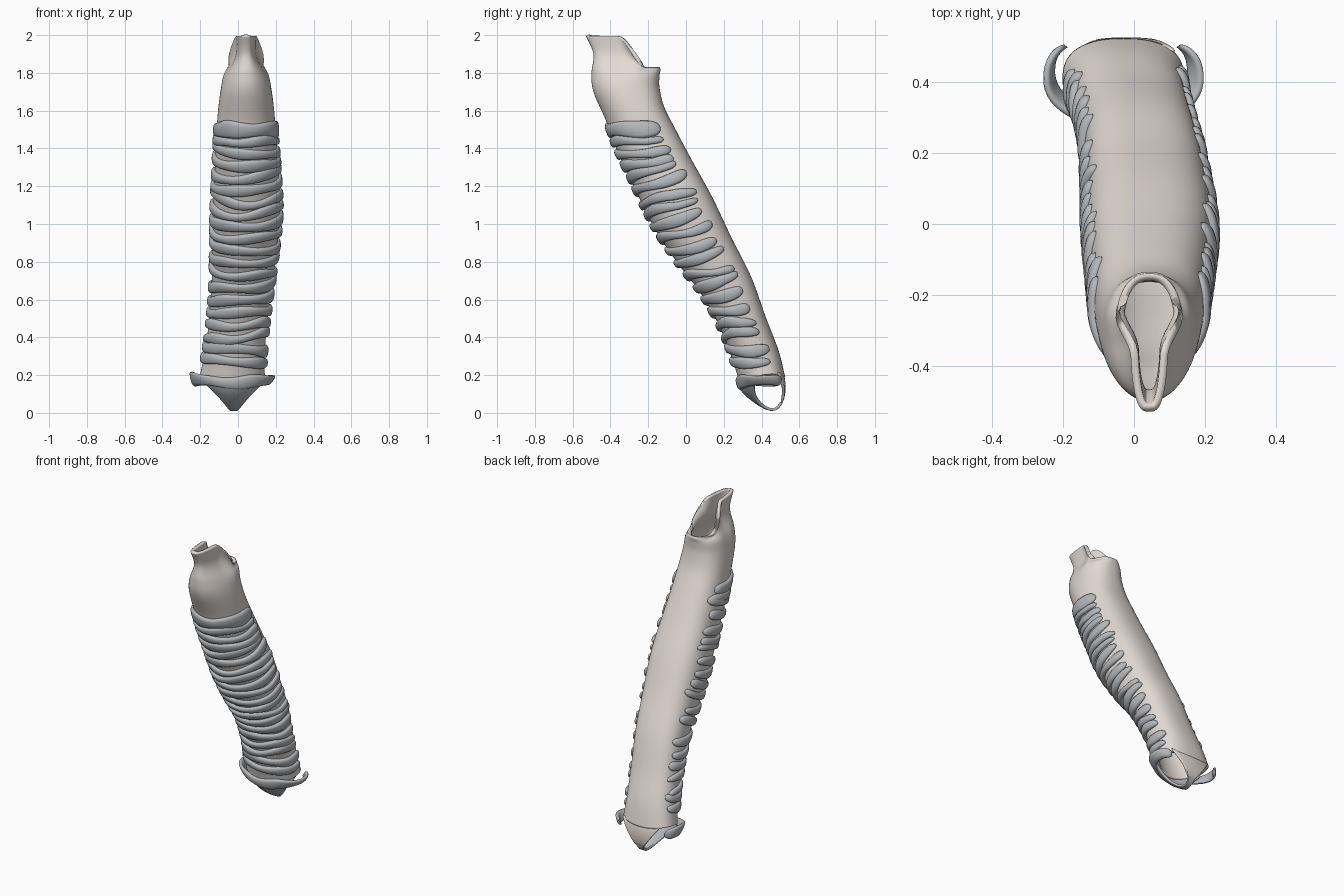
import bpy, bmesh, math, random
from mathutils import Vector

if "Cube" in bpy.data.objects:
    bpy.data.objects.remove(bpy.data.objects["Cube"])

random.seed(4)

# cross-sections, bottom to top:
# front y, front z, back y, back z, centre x, half width, spout shape (0-1)
KEYS = [
    (0.285, 0.15, 0.525, 0.19, -0.03, 0.172, 0),
    (0.25, 0.27, 0.49, 0.33, -0.02, 0.16, 0),
    (0.18, 0.45, 0.425, 0.50, 0.00, 0.155, 0),
    (0.08, 0.63, 0.345, 0.72, 0.02, 0.16, 0),
    (-0.05, 0.80, 0.24, 0.93, 0.035, 0.17, 0),
    (-0.18, 1.00, 0.14, 1.14, 0.045, 0.178, 0),
    (-0.285, 1.22, 0.03, 1.34, 0.045, 0.168, 0),
    (-0.37, 1.40, -0.055, 1.50, 0.043, 0.158, 0),
    (-0.425, 1.55, -0.115, 1.62, 0.043, 0.150, 0),
    (-0.49, 1.70, -0.14, 1.72, 0.043, 0.136, 0.05),
    (-0.50, 1.80, -0.14, 1.785, 0.043, 0.122, 0.3),
    (-0.49, 1.90, -0.135, 1.815, 0.043, 0.095, 0.9),
    (-0.53, 1.995, -0.14, 1.83, 0.043, 0.098, 1),
]
LAST = len(KEYS) - 1


def section(s):
    i = max(0, min(LAST - 1, int(math.floor(s))))
    t = s - i
    a, b, c, d = (KEYS[max(0, min(LAST, i + k))] for k in (-1, 0, 1, 2))
    return [0.5 * (2 * q + (r - p) * t + (2 * p - 5 * q + 4 * r - u) * t * t
                   + (3 * q - p - 3 * r + u) * t ** 3) for p, q, r, u in zip(a, b, c, d)]


def smooth(t):
    t = max(0.0, min(1.0, t))
    return t * t * (3 - 2 * t)


def wall(s, th):
    """Point on the tube wall; th = 0 is the front, positive is +x."""
    yf, zf, yb, zb, xc, w, spout = section(s)
    c, sn = -math.cos(th), math.sin(th)
    if c > 0:  # flatter back
        c, sn = c ** 0.75, math.copysign(abs(sn) ** 0.85, sn)
    else:      # blunter spout tip
        sn = math.copysign(abs(sn) ** (1 - 0.35 * max(0, spout)), sn)
    t = (1 + c) / 2
    drop = t + (smooth((t - 0.42) / 0.38) - t) * spout       # stepped rim of the spout
    narrow = 1 - 0.46 * spout * (1 - smooth((t - 0.4) / 0.3))
    lift = 0.03 * sn * sn * max(0.0, 1 - s)   # side openings at the bottom
    return Vector((xc + w * sn * narrow, yf + (yb - yf) * t, zf + (zb - zf) * drop + lift))


def frame(s, th):
    e = 0.02
    up = (wall(s + e, th) - wall(s - e, th)).normalized()
    around = (wall(s, th + e) - wall(s, th - e)).normalized()
    return wall(s, th), up, around.cross(up).normalized()


def material(name, rgb):
    m = bpy.data.materials.new(name)
    m.diffuse_color = (*rgb, 1)
    m.use_nodes = True
    m.node_tree.nodes["Principled BSDF"].inputs["Base Color"].default_value = m.diffuse_color
    return m


TISSUE = material("tissue", (0.76, 0.70, 0.66))
CARTILAGE = material("cartilage", (0.47, 0.49, 0.51))


def loft(name, rows, mat, closed=True, caps=False, thickness=0):
    bm = bmesh.new()
    vs = [[bm.verts.new(p) for p in r] for r in rows]
    n = len(rows[0])
    for a, b in zip(vs, vs[1:]):
        for j in range(n if closed else n - 1):
            k = (j + 1) % n
            bm.faces.new((a[j], a[k], b[k], b[j]))
    if caps:
        bm.faces.new(vs[0])
        bm.faces.new(vs[-1])
        bmesh.ops.recalc_face_normals(bm, faces=bm.faces)
    me = bpy.data.meshes.new(name)
    bm.to_mesh(me)
    bm.free()
    for p in me.polygons:
        p.use_smooth = True
    me.materials.append(mat)
    ob = bpy.data.objects.new(name, me)
    bpy.context.collection.objects.link(ob)
    if thickness:
        m = ob.modifiers.new("thickness", 'SOLIDIFY')
        m.thickness = thickness
        m.offset = -1 if closed else 0
    return ob


# tube with spouted throat opening
N = 72
tube = []
for i in range(LAST * 8 + 1):
    tube.append([wall(i / 8, 2 * math.pi * j / N) for j in range(N)])
loft("windpipe_tube", tube, TISSUE, thickness=0.022)


def ring(name, s, height, thick, reach_l, reach_r, tilt=0, wave=0, phase=0, flare=0, sag=0):
    rows, steps, sides = [], 56, 12
    for i in range(steps + 1):
        u = math.sin((-1 + 2 * i / steps) * math.pi / 2)
        th = (reach_r if u > 0 else reach_l) * u
        end = max(0.06, (1 - abs(u) ** 14)) ** 0.5
        p, up, out = frame(s, th)
        mid = tilt * th + wave * math.sin(2.5 * th + phase) - sag * smooth((abs(th) - 0.5) / 1.5)
        h = height / 2 * (1 + 0.18 * math.sin(3 * th + 2 * phase)) * end
        t = thick * end
        push = flare * math.sin(th) ** 4
        row = []
        for k in range(sides):
            a = 2 * math.pi * k / sides
            ca, sa = math.cos(a), math.sin(a)
            ca = math.copysign(abs(ca) ** 0.7, ca)
            sa = math.copysign(abs(sa) ** 0.7, sa) * (1 if sa > 0 else 0.5)
            row.append(p + up * (mid + h * ca) + out * (t * sa + push * (0.6 + 0.4 * ca)))
        rows.append(row)
    loft(name, rows, CARTILAGE, caps=True)


# cartilage rings, irregular and sometimes merging
COUNT = 20
for i in range(COUNT):
    z = 0.27 + (1.495 - 0.27) * i / (COUNT - 1)
    lo, hi = 0.0, 9.0
    for _ in range(25):  # place by height on the front wall
        m = (lo + hi) / 2
        lo, hi = (m, hi) if section(m)[1] < z else (lo, m)
    top = i == COUNT - 1
    reach = [math.radians(random.uniform(112, 126)) for _ in range(2)]
    ring(f"cartilage_ring_{i + 1}", lo, 0.085 if top else random.uniform(0.05, 0.062),
         0.02, *reach, tilt=0 if top else random.uniform(-0.016, 0.016),
         wave=0 if top else random.uniform(0.003, 0.013), phase=random.uniform(0, 6.28),
         sag=0.05 if i > COUNT - 3 else 0.025)

# flared lowest ring above the two side openings
ring("lowest_ring", 0.1, 0.065, 0.018, math.radians(124), math.radians(124),
     flare=0.045, sag=0.045)


# saddle that divides the two lower openings: y, z, half width, edge y shift, edge z shift
def saddle(name, pts, mat):
    rows = []
    for y, z, w, dy, dz in pts:
        rows.append([(-0.022 + w * u, y + dy * u * u, z + dz * u * u)
                     for u in [k / 8 - 1 for k in range(17)]])
    ob = loft(name, rows, mat, closed=False, thickness=0.016)
    sub = ob.modifiers.new("smooth", 'SUBSURF')
    sub.levels = sub.render_levels = 1


saddle("front_saddle", [(0.275, 0.17, 0.185, 0.11, 0.02), (0.285, 0.13, 0.155, 0.08, 0.03),
                        (0.33, 0.085, 0.095, 0.03, 0.02), (0.39, 0.042, 0.045, 0, 0.005),
                        (0.45, 0.010, 0.016, 0, 0), (0.49, 0.025, 0.016, 0, 0),
                        (0.513, 0.07, 0.03, 0, 0)], CARTILAGE)
saddle("back_saddle", [(0.505, 0.05, 0.025, 0, 0), (0.519, 0.10, 0.06, 0, 0),
                       (0.521, 0.15, 0.105, -0.01, 0.01), (0.512, 0.21, 0.15, -0.03, 0.01)], TISSUE)
